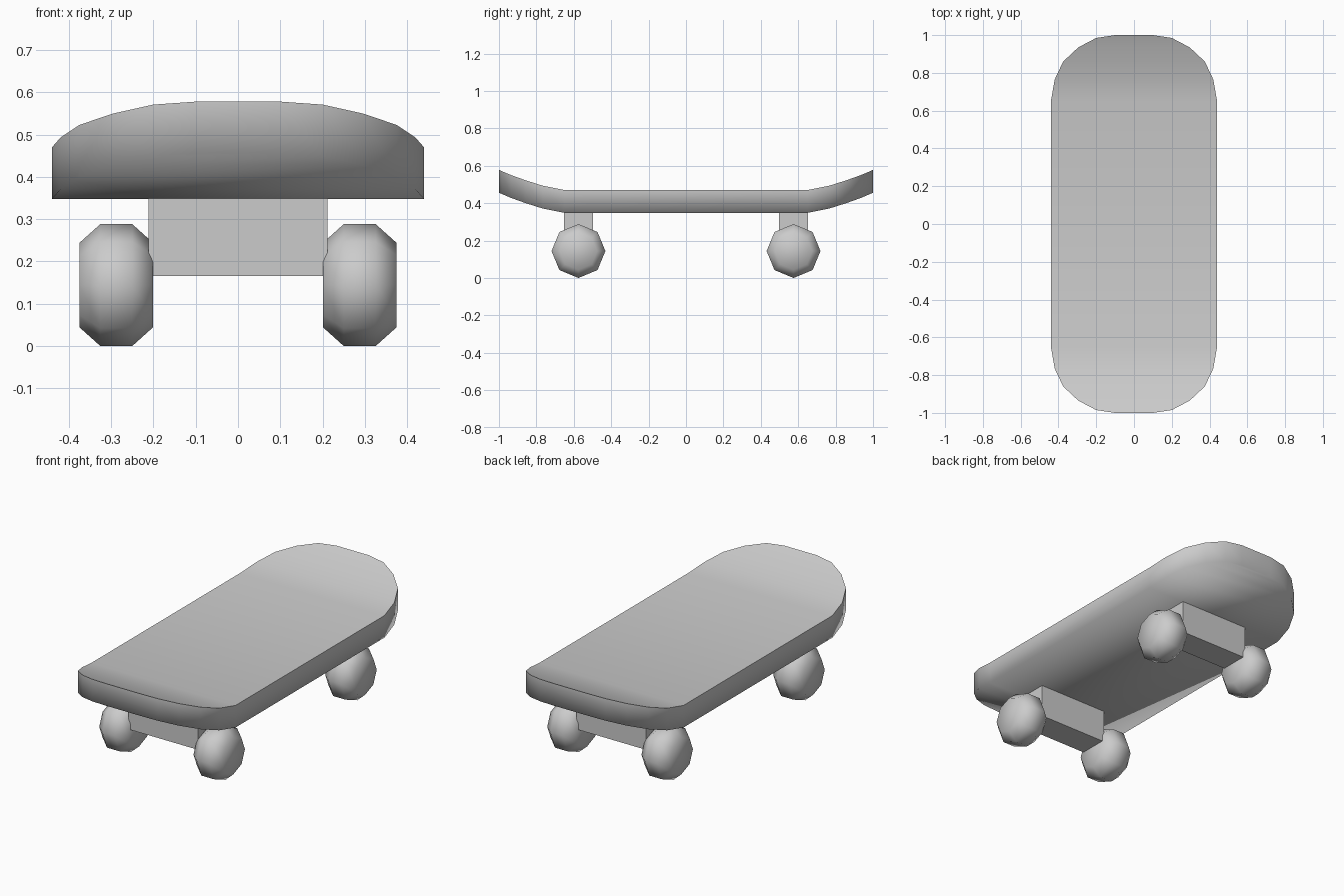
import bpy
import bmesh
from math import sin, cos, tau

cube = bpy.data.objects.get("Cube")
if cube:
    bpy.data.objects.remove(cube, do_unlink=True)

grey = bpy.data.materials.new("plain grey")
grey.use_nodes = True
grey.diffuse_color = (0.6, 0.6, 0.6, 1)
grey.node_tree.nodes["Principled BSDF"].inputs["Base Color"].default_value = (0.6, 0.6, 0.6, 1)


def finish(bm, name, smooth):
    bmesh.ops.recalc_face_normals(bm, faces=bm.faces)
    for face in bm.faces:
        face.smooth = smooth
    mesh = bpy.data.meshes.new(name)
    bm.to_mesh(mesh)
    bm.free()
    mesh.materials.append(grey)
    obj = bpy.data.objects.new(name, mesh)
    bpy.context.collection.objects.link(obj)
    return obj


def loft(bm, sections):
    """Skin a list of closed point rings and cap both ends."""
    rings = [[bm.verts.new(p) for p in ring] for ring in sections]
    for a, b in zip(rings, rings[1:]):
        for i in range(len(a)):
            j = (i + 1) % len(a)
            bm.faces.new((a[i], a[j], b[j], b[i]))
    bm.faces.new(rings[0])
    bm.faces.new(rings[-1])
    return rings


# Deck: slab with rounded, upturned ends (half width, distance along, top height)
THICK = 0.122
end = [(0.44, 0.65, 0.47), (0.42, 0.765, 0.493), (0.375, 0.86, 0.523),
       (0.295, 0.935, 0.55), (0.2, 0.985, 0.571), (0.1, 1.0, 0.578)]
stations = [(w, -y, z) for w, y, z in reversed(end)] + end
bm = bmesh.new()
rings = loft(bm, [[(-w, y, z), (w, y, z), (w, y, z - THICK), (-w, y, z - THICK)]
                  for w, y, z in stations])
# Crisp rim around the top surface; sides and underside blend
top = {v for ring in rings for v in ring[:2]}
for edge in bm.edges:
    if all(v in top for v in edge.verts):
        across = edge.verts[0].co.x * edge.verts[1].co.x < 0
        at_tip = abs(edge.verts[0].co.y) > 0.999
        edge.smooth = across and not at_tip
finish(bm, "deck", True)

# Trucks and wheels, one set per end
AXLE_Y, RADIUS = 0.575, 0.144
profile = [(-0.087, 0.1), (-0.038, RADIUS), (0.038, RADIUS), (0.087, 0.1)]
for end_name, sy in (("front", -1), ("back", 1)):
    bm = bmesh.new()
    bmesh.ops.create_cube(bm, size=1)
    for v in bm.verts:
        v.co.x *= 0.424
        v.co.y = v.co.y * 0.155 + sy * AXLE_Y
        v.co.z = v.co.z * 0.195 + 0.2625
    finish(bm, end_name + "_truck", False)

    for side_name, sx in (("left", 1), ("right", -1)):
        bm = bmesh.new()
        loft(bm, [[(x, r * cos(tau * i / 8), r * sin(tau * i / 8)) for i in range(8)]
                  for x, r in profile])
        wheel = finish(bm, f"{end_name}_{side_name}_wheel", True)
        wheel.location = (sx * 0.288, sy * AXLE_Y, RADIUS)
